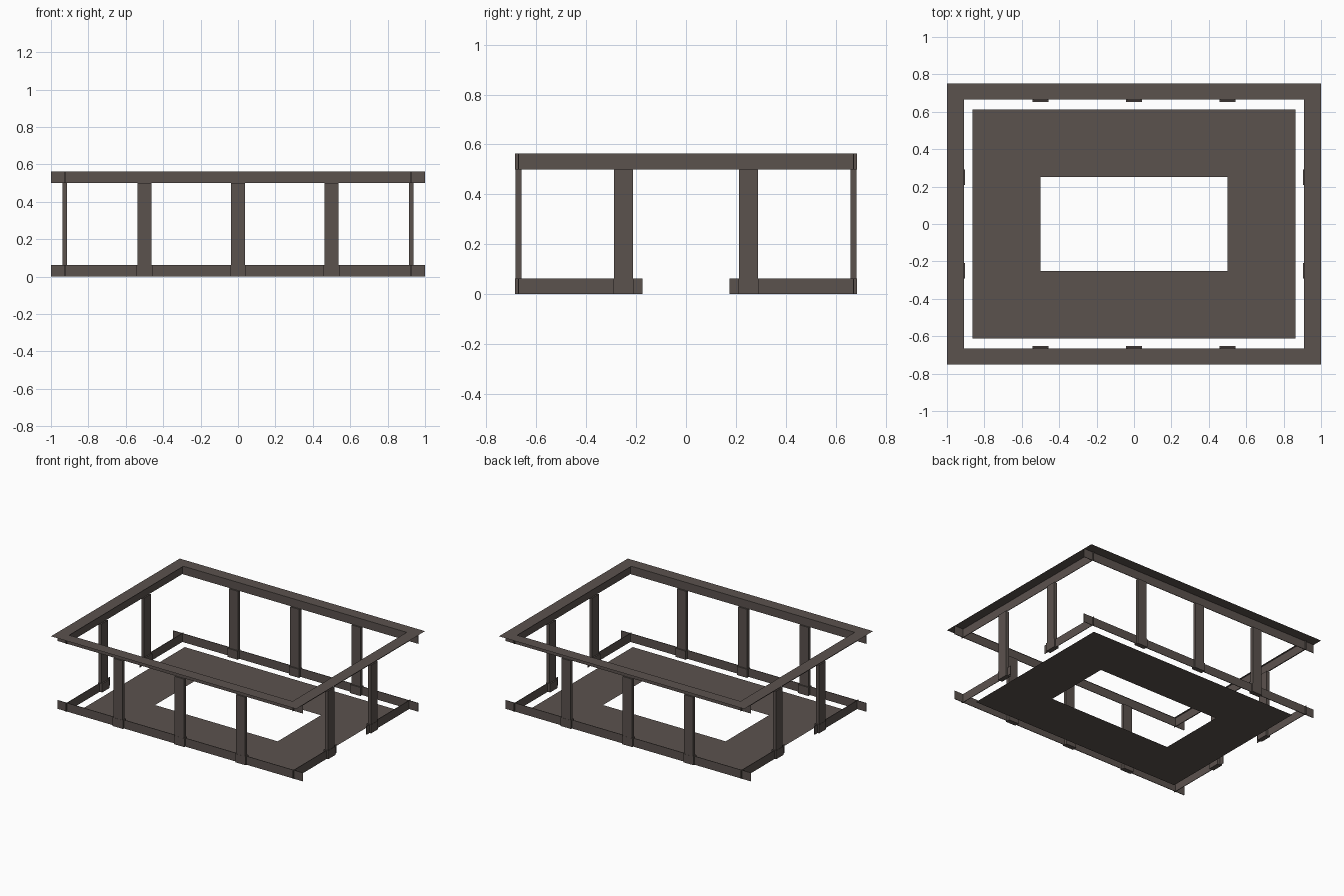
import bpy, bmesh

cube = bpy.data.objects.get("Cube")
if cube:
    bpy.data.objects.remove(cube, do_unlink=True)

# One dark brown-grey finish throughout
COLOR = (0.105, 0.085, 0.076, 1)
mat = bpy.data.materials.new("dark brown grey")
mat.use_nodes = True
mat.diffuse_color = COLOR
mat.node_tree.nodes["Principled BSDF"].inputs["Base Color"].default_value = COLOR


def finish(name, bm):
    mesh = bpy.data.meshes.new(name)
    bm.to_mesh(mesh)
    bm.free()
    mesh.materials.append(mat)
    ob = bpy.data.objects.new(name, mesh)
    bpy.context.scene.collection.objects.link(ob)
    return ob


def box(name, x, y, z):
    """Box spanning the given (low, high) ranges."""
    bm = bmesh.new()
    bmesh.ops.create_cube(bm, size=1)
    for v in bm.verts:
        for i, (lo, hi) in enumerate((x, y, z)):
            v.co[i] = hi if v.co[i] > 0 else lo
    return finish(name, bm)


def flat_ring(name, outer, inner, z):
    """Flat rectangular sheet with a rectangular opening."""
    bm = bmesh.new()
    signs = ((-1, -1), (1, -1), (1, 1), (-1, 1))
    loops = [[bm.verts.new((sx * hx, sy * hy, z)) for sx, sy in signs]
             for hx, hy in (outer, inner)]
    for i in range(4):
        j = (i + 1) % 4
        bm.faces.new((loops[0][i], loops[0][j], loops[1][j], loops[1][i]))
    return finish(name, bm)


def span(center, half):
    return (center - half, center + half)


HEIGHT, RAIL, FASCIA = 0.563, 0.063, 0.5
FRONT, SIDE = 0.672, 0.925      # wall lines
END_X, END_Y = 1.0, 0.685       # how far the crossing rails reach
DOOR = 0.175                    # half width of the side openings
SHEET = 0.002

# Floor and overhanging top
flat_ring("floor", (0.863, 0.612), (0.5, 0.252), 0)
flat_ring("top_cap", (1.0, 0.75), (0.91, 0.665), HEIGHT)

# Front and back walls
for s, wall in ((-1, "front"), (1, "back")):
    y = s * FRONT
    box(wall + "_bottom_rail", (-END_X, END_X), span(y, SHEET), (0, RAIL))
    box(wall + "_fascia", (-END_X, END_X), span(y, SHEET), (FASCIA, HEIGHT))
    for x, place in ((-0.5, "right"), (0, "middle"), (0.5, "left")):
        box(f"{wall}_{place}_column", span(x, 0.037), span(y, 0.012), (RAIL, FASCIA))
        box(f"{wall}_{place}_column_base", span(x, 0.042), span(s * 0.668, 0.017), (0, RAIL))

# Side walls with a central opening at the bottom
for s, wall in ((-1, "right"), (1, "left")):
    x = s * SIDE
    box(wall + "_fascia", span(x, SHEET), (-END_Y, END_Y), (FASCIA, HEIGHT))
    for t, place in ((-1, "front"), (1, "back")):
        ends = sorted((t * DOOR, t * END_Y))
        box(f"{wall}_{place}_bottom_rail", span(x, SHEET), ends, (0, RAIL))
        box(f"{wall}_{place}_column", span(x, 0.012), span(t * 0.25, 0.038), (RAIL, FASCIA))
        box(f"{wall}_{place}_column_base", span(s * 0.921, 0.018), span(t * 0.25, 0.042), (0, RAIL))
